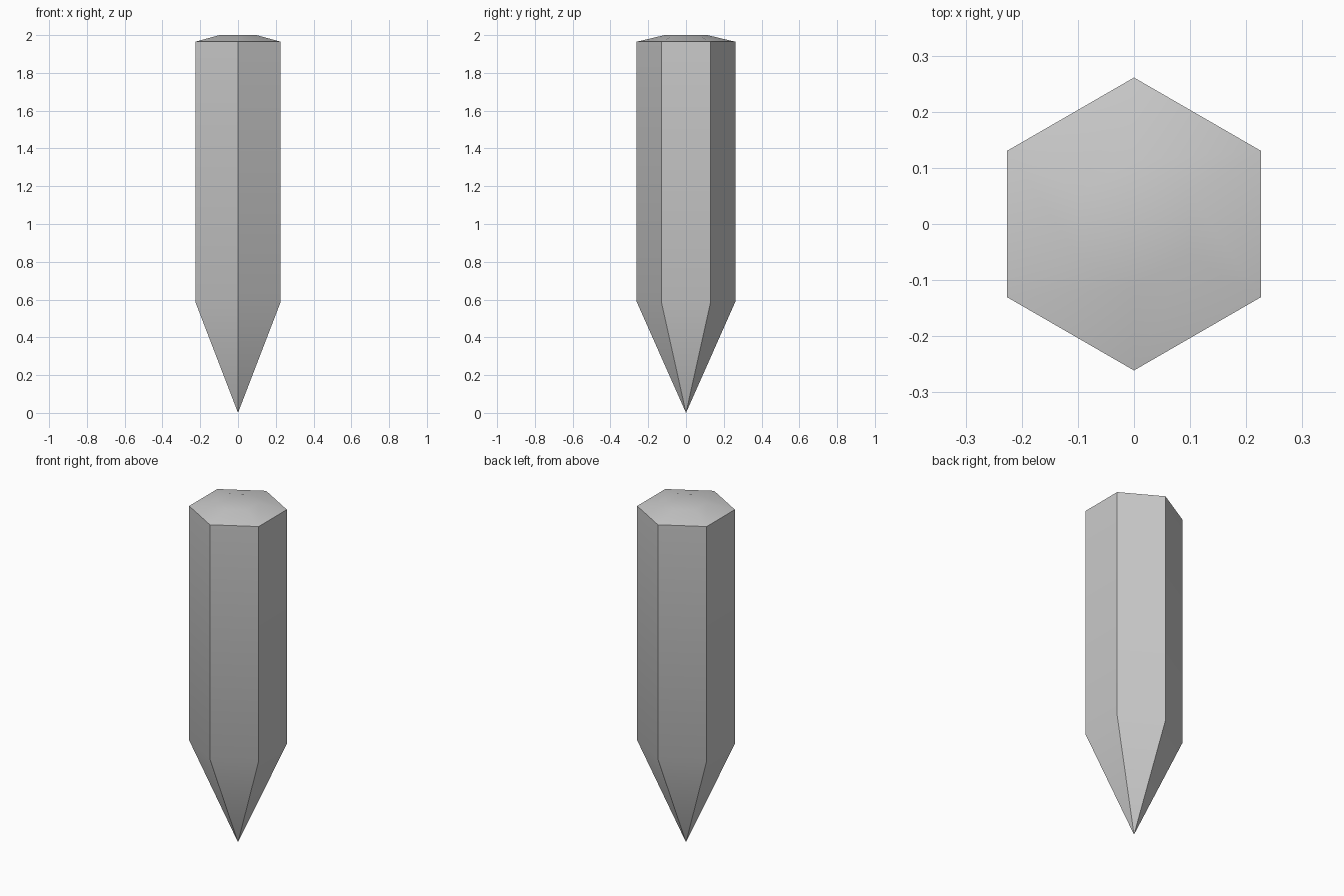
import bpy, bmesh, math

if "Cube" in bpy.data.objects:
    bpy.data.objects.remove(bpy.data.objects["Cube"])

SIDES = 6
# Profile rings from bottom to top: (radius, z)
RINGS = [(0.261, 0.588), (0.261, 1.965), (0.113, 2.0)]

bm = bmesh.new()


def ring(radius, z):
    """Hexagon with corners on the +y and -y axes."""
    angles = [math.pi / 2 + i * math.tau / SIDES for i in range(SIDES)]
    return [bm.verts.new((radius * math.cos(a), radius * math.sin(a), z)) for a in angles]


# Pointed end, hexagonal shaft and bevelled flat top
tip = bm.verts.new((0, 0, 0))
rings = [ring(r, z) for r, z in RINGS]
for i in range(SIDES):
    j = (i + 1) % SIDES
    bm.faces.new((tip, rings[0][j], rings[0][i]))
    for low, high in zip(rings, rings[1:]):
        bm.faces.new((low[i], low[j], high[j], high[i]))
bm.faces.new(rings[-1])
bmesh.ops.recalc_face_normals(bm, faces=bm.faces)

mesh = bpy.data.meshes.new("pointed_stake")
bm.to_mesh(mesh)
bm.free()
stake = bpy.data.objects.new("pointed_stake", mesh)
bpy.context.collection.objects.link(stake)

# Crisp long edges, soft shading over the shallow bends
bpy.context.view_layer.objects.active = stake
stake.select_set(True)
bpy.ops.object.shade_smooth_by_angle(angle=math.radians(30))
